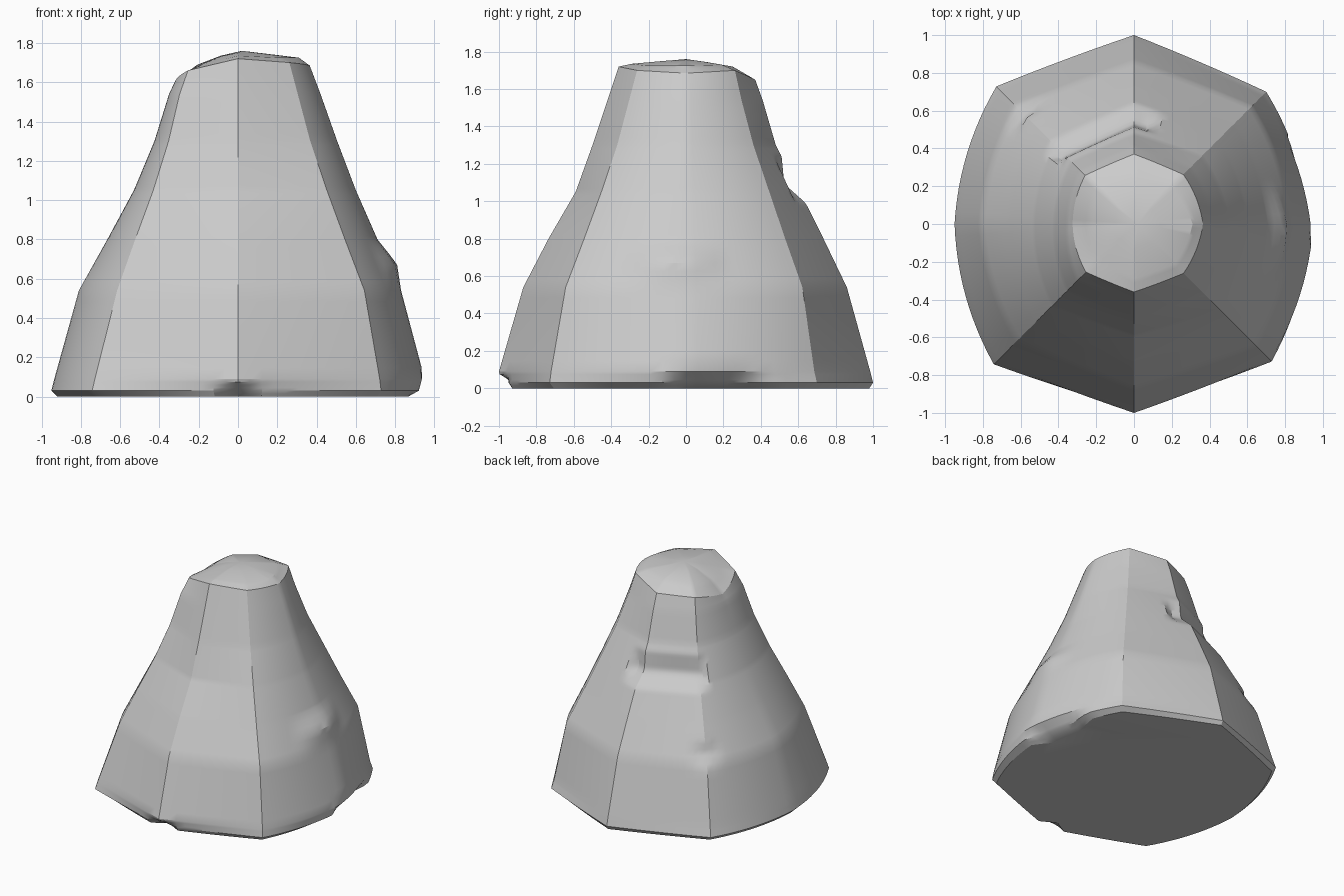
import bpy, bmesh, math
from mathutils import Vector

if "Cube" in bpy.data.objects:
    bpy.data.objects.remove(bpy.data.objects["Cube"])

# Corner radii per level, counter-clockwise: E, NE, N, NW, W, SW, S, SE
LEVELS = [
    (0.00, (.87, .95, .98, 1.00, .92, 1.00, .97, 1.00)),
    (0.03, (.93, .99, 1.0, 1.03, .95, 1.05, .985, 1.03)),
    (0.09, (.95, .97, .985, 1.01, .935, 1.03, 1.0, 1.02)),
    (0.54, (.83, .88, .86, .88, .81, .87, .87, .91)),
    (0.80, (.71, .75, .735, .73, .665, .74, .735, .77)),
    (1.05, (.60, .63, .61, .59, .53, .61, .59, .64)),
    (1.30, (.505, .51, .48, .47, .425, .50, .50, .52)),
    (1.54, (.42, .42, .41, .40, .35, .42, .42, .43)),
]
RIM_R = (.365, .37, .37, .365, .325, .36, .36, .37)
RIM_Z = (1.685, 1.70, 1.65, 1.64, 1.59, 1.66, 1.72, 1.70)
CAP_R = (.31, .27, .25, .25, .22, .25, .29, .30)
CAP_Z = (1.725, 1.73, 1.72, 1.70, 1.675, 1.69, 1.735, 1.725)
SEG = 12                                  # points per octagon side
STEPS = [2, 4, 8, 6, 14, 14, 6, 4, 3]     # rows between levels


def ramp(v, a, b):
    return max(0.0, min(1.0, (v - a) / (b - a)))


def ring(radii, heights):
    corners = [Vector((r * math.cos(k * math.pi / 4), r * math.sin(k * math.pi / 4), z))
               for k, (r, z) in enumerate(zip(radii, heights))]
    pts = []
    for k in range(8):
        a, b = corners[k], corners[(k + 1) % 8]
        side = b - a
        normal = Vector((side.y, -side.x, 0)).normalized()
        bulge = .06 if k in (0, 3, 4, 7) else .008   # left and right sides are rounded
        for j in range(SEG):
            t = j / SEG
            pts.append(a.lerp(b, t) + normal * side.length * bulge * 4 * t * (1 - t))
    return pts


def weather(p):
    """Chips, the slot in the back and the bump on the right."""
    ang = math.degrees(math.atan2(p.y, p.x))
    z, d = p.z, 0.0
    # slot across the back left
    across = ramp(ang, 76, 81) * ramp(ang, 142, 137)
    d -= .055 * across * ramp(z, .99, 1.08) * ramp(z, 1.24, 1.11)
    # right-hand step
    d += .04 * ramp(abs(ang + 4), 20, 5) * ramp(z, .54, .67) * ramp(z, .80, .68)
    # dent on the back left corner
    d -= .04 * ramp(abs(ang - 135), 8, 1) * ramp(abs(z - .60), .08, .01)
    # chips along the foot
    d -= .11 * ramp(abs(p.x), .10, .02) * ramp(z, .075, .0) * (p.y < 0)
    d -= .10 * ramp(p.y, -.12, .0) * ramp(p.y, .46, .30) * ramp(z, .11, .0) * (p.x > 0)
    out = Vector((p.x, p.y, 0)).normalized()
    return p + out * d


rows = [(r, (z,) * 8) for z, r in LEVELS] + [(RIM_R, RIM_Z), (CAP_R, CAP_Z)]
bm = bmesh.new()
rings = []
for i in range(len(rows) - 1):
    lo, hi = ring(*rows[i]), ring(*rows[i + 1])
    n = STEPS[i]
    last = i == len(rows) - 2
    for s in range(n + (1 if last else 0)):
        rings.append([bm.verts.new(weather(a.lerp(b, s / n))) for a, b in zip(lo, hi)])

# Walls
for lo, hi in zip(rings, rings[1:]):
    for j in range(len(lo)):
        k = (j + 1) % len(lo)
        bm.faces.new((lo[j], lo[k], hi[k], hi[j]))

# Domed crown and flat underside
inner = [bm.verts.new((v.co.x * .45, v.co.y * .45, .35 * v.co.z + .65 * 1.757)) for v in rings[-1]]
tip = bm.verts.new((0.02, 0, 1.76))
for j in range(len(inner)):
    k = (j + 1) % len(inner)
    bm.faces.new((rings[-1][j], rings[-1][k], inner[k], inner[j]))
    bm.faces.new((inner[j], inner[k], tip))
bm.faces.new(list(reversed(rings[0])))

bmesh.ops.recalc_face_normals(bm, faces=bm.faces)
mesh = bpy.data.meshes.new("rock_stump")
bm.to_mesh(mesh)
bm.free()
rock = bpy.data.objects.new("rock_stump", mesh)
bpy.context.collection.objects.link(rock)
bpy.context.view_layer.objects.active = rock
rock.select_set(True)
bpy.ops.object.shade_smooth_by_angle(angle=math.radians(25))
